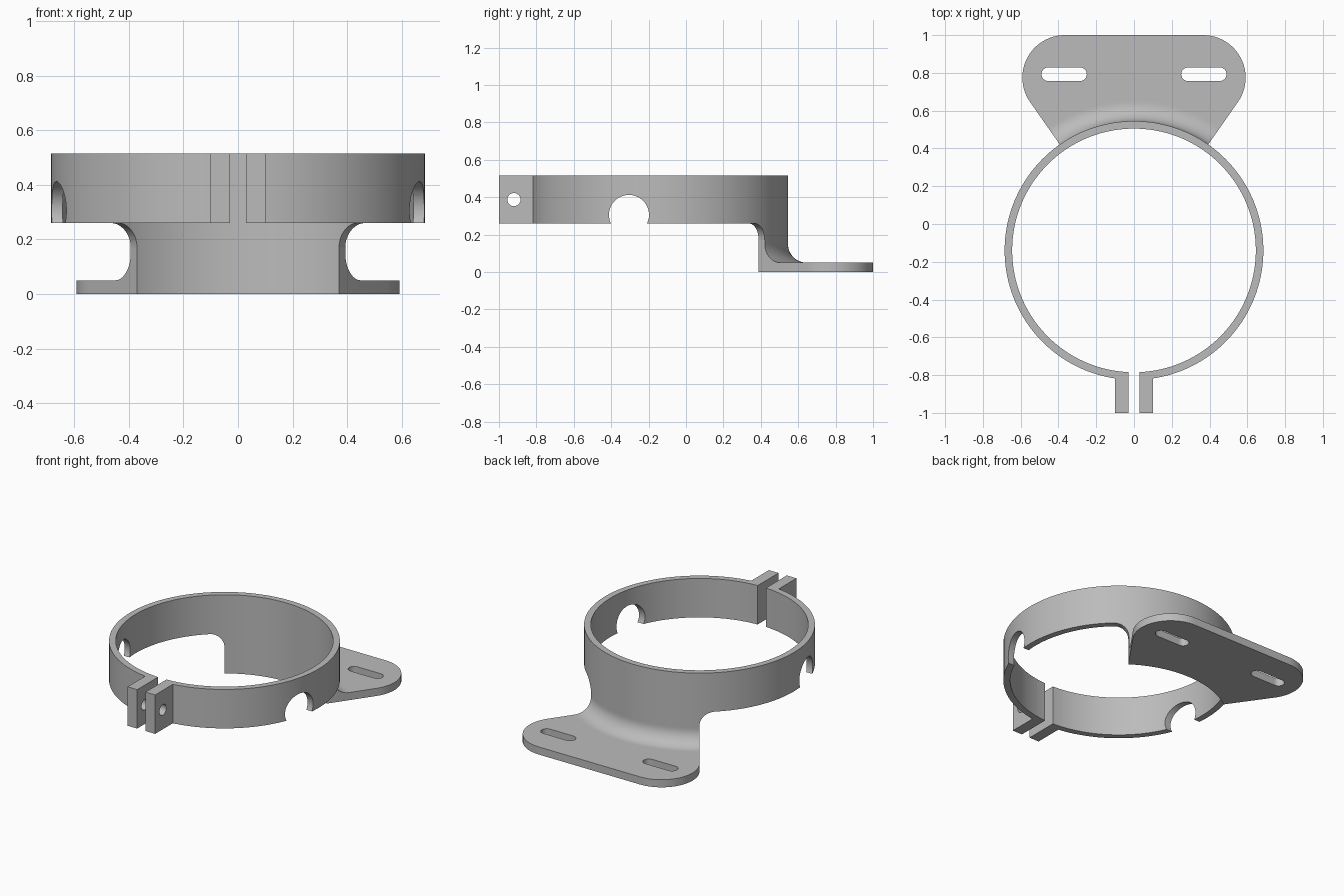
import bpy
import bmesh
from math import sin, cos, radians, sqrt, pi, asin, atan2, hypot

cube = bpy.data.objects.get("Cube")
if cube:
    bpy.data.objects.remove(cube, do_unlink=True)

# Main dimensions
CY = -0.14                      # ring centre on y
R_IN, R_OUT = 0.645, 0.685
Z_LOW, Z_TOP = 0.26, 0.515
PLATE = 0.05                    # flange thickness
FILLET = 0.10                   # flange to wall
NOTCH = 0.09                    # wall to bracket side
HALF = radians(35)              # half angle of the bracket
LOBE_X, LOBE_Y, LOBE_R = 0.366, 0.775, 0.225

grey = bpy.data.materials.new("mid_grey")
grey.use_nodes = True
grey.diffuse_color = (0.5, 0.5, 0.5, 1)
grey.node_tree.nodes["Principled BSDF"].inputs["Base Color"].default_value = (0.5, 0.5, 0.5, 1)


def polar(phi, r, z):
    """Point around the ring axis, phi measured from the back."""
    return (r * sin(phi), CY + r * cos(phi), z)


def front(x, r):
    """y of the front of a ring of radius r at a given x."""
    return CY - sqrt(r * r - x * x)


def sweep(name, sections):
    """Closed solid through equal-length cross-sections."""
    bm = bmesh.new()
    loops = [[bm.verts.new(p) for p in s] for s in sections]
    n = len(loops[0])
    for a, b in zip(loops, loops[1:]):
        for i in range(n):
            j = (i + 1) % n
            bm.faces.new((a[i], a[j], b[j], b[i]))
    bm.faces.new(loops[0])
    bm.faces.new(loops[-1])
    bmesh.ops.recalc_face_normals(bm, faces=bm.faces[:])
    mesh = bpy.data.meshes.new(name)
    bm.to_mesh(mesh)
    bm.free()
    obj = bpy.data.objects.new(name, mesh)
    bpy.context.collection.objects.link(obj)
    return obj


def rod(y, z, r, x):
    """Cylindrical cutter along x."""
    bpy.ops.mesh.primitive_cylinder_add(vertices=48, radius=r, depth=0.3,
                                        location=(x, y, z), rotation=(0, pi / 2, 0))
    return bpy.context.object


def slot(x, y, half, r):
    """Rounded slot cutter along z."""
    pts = []
    for side in (1, -1):
        for i in range(13):
            t = -pi / 2 + pi * i / 12
            pts.append((x + side * (half - r + r * cos(t)), y + side * r * sin(t)))
    return sweep("slot_cutter", [[(px, py, z) for px, py in pts] for z in (-0.1, 0.2)])


def finish(obj, cutters, mirror):
    obj.data.materials.append(grey)
    bpy.ops.object.select_all(action='DESELECT')
    bpy.context.view_layer.objects.active = obj
    obj.select_set(True)
    for c in cutters:
        c.hide_render = True
        m = obj.modifiers.new("cut", 'BOOLEAN')
        m.operation = 'DIFFERENCE'
        m.solver = 'EXACT'
        m.object = c
    if mirror:
        obj.modifiers.new("mirror", 'MIRROR').use_mirror_merge = False
    for m in list(obj.modifiers):
        bpy.ops.object.modifier_apply(modifier=m.name)
    for c in cutters:
        bpy.data.objects.remove(c, do_unlink=True)
    bpy.ops.object.shade_smooth_by_angle(angle=radians(30))


# Ring wall: one half, rounded where it meets the bracket
def wall(phi, low):
    return [polar(phi, r, z) for r, z in
            ((R_IN, low), (R_IN, Z_TOP), (R_OUT, Z_TOP), (R_OUT, low))]


sections = []
for i in range(11):
    t = pi / 2 * i / 10
    phi = HALF + NOTCH * (1 - cos(t)) / ((R_IN + R_OUT) / 2)
    sections.append(wall(phi, Z_LOW - NOTCH + NOTCH * sin(t)))
EAR_IN, EAR_OUT = 0.03, 0.10
stop = pi - asin(EAR_OUT / R_IN) - 0.02
sections += [wall(phi + (stop - phi) * i / 52, Z_LOW) for i in range(1, 53)]
sections.append([(EAR_OUT, front(EAR_OUT, r), z) for r, z in
                 ((R_IN, Z_LOW), (R_IN, Z_TOP), (R_OUT, Z_TOP), (R_OUT, Z_LOW))])
finish(sweep("ring_wall", sections), [rod(-0.305, 0.305, 0.107, 0.65)], True)

# Clamp ears at the front gap
sections = []
for i in range(4):
    x = EAR_IN + (EAR_OUT - EAR_IN) * i / 3
    y = front(x, R_IN)
    sections.append([(x, y, Z_LOW), (x, y, Z_TOP), (x, -1, Z_TOP), (x, -1, Z_LOW)])
finish(sweep("clamp_ears", sections), [rod(-0.92, 0.387, 0.035, 0.065)], True)

# Mounting bracket: wall, fillet and flange swept about the ring axis
profile = [(R_IN, 0), (R_IN, Z_TOP), (R_OUT, Z_TOP), (R_OUT, PLATE + FILLET + 0.01)]
for i in range(13):
    t = pi / 2 * i / 12
    profile.append((R_OUT + FILLET * (1 - cos(t)), PLATE + FILLET * (1 - sin(t))))
profile.append((R_OUT + FILLET + 0.01, PLATE))

outline = []
for i in range(25):
    t = -HALF + (pi / 2 + HALF) * i / 24
    outline.append((LOBE_X + LOBE_R * cos(t), LOBE_Y + LOBE_R * sin(t)))
outline += [(LOBE_X * (1 - i / 8), 1.0) for i in range(1, 9)]
outline += [(-x, y) for x, y in reversed(outline[:-1])]

sections = []
for x, y in outline:
    phi, reach = atan2(x, y - CY), hypot(x, y - CY)
    sections.append([polar(phi, r, z) for r, z in profile + [(reach, PLATE), (reach, 0)]])
finish(sweep("mounting_bracket", sections),
       [slot(s * 0.37, 0.793, 0.12, 0.036) for s in (1, -1)], False)
